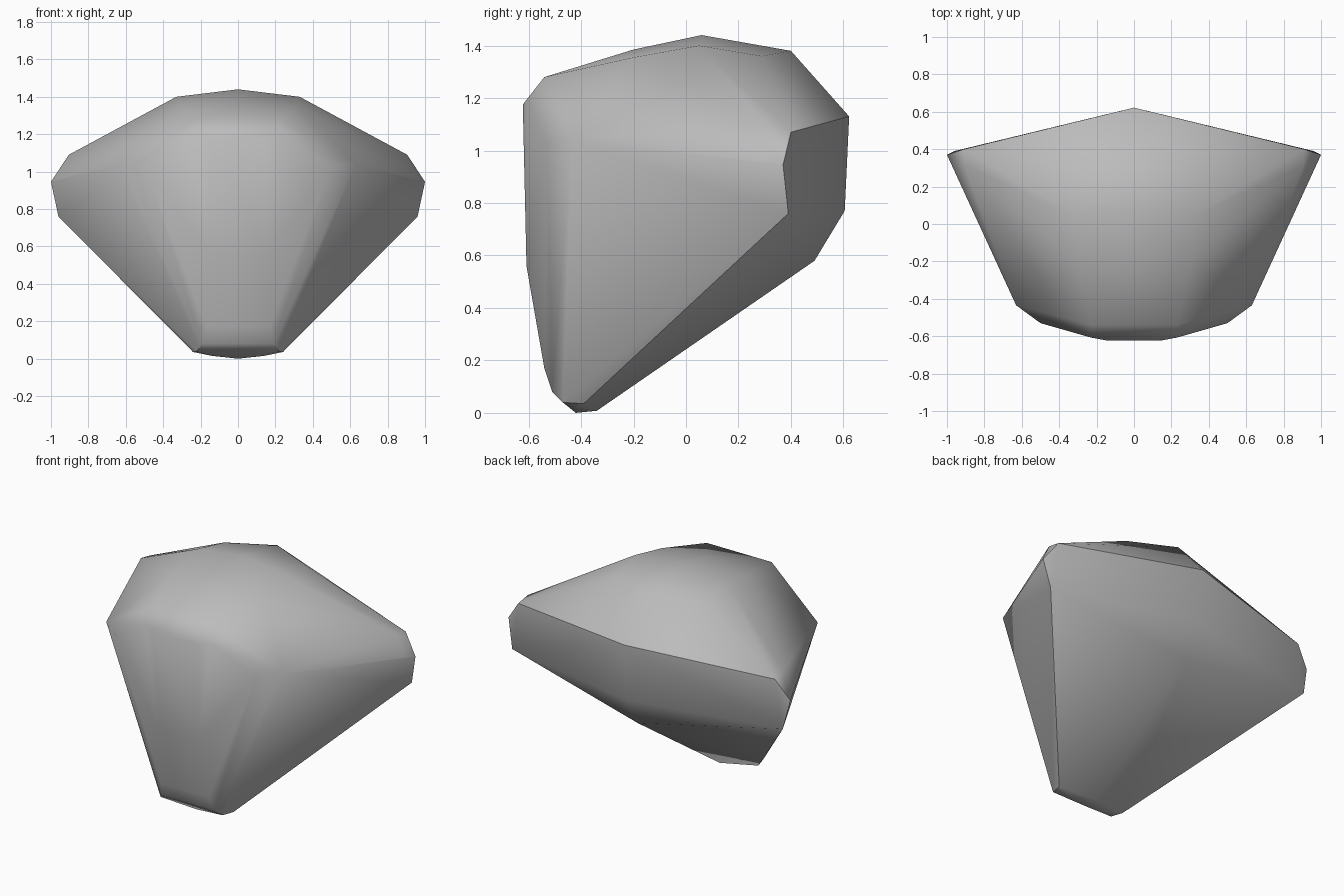
import bpy
import bmesh
import math

cube = bpy.data.objects.get("Cube")
if cube:
    bpy.data.objects.remove(cube, do_unlink=True)

# Single grey material
grey = bpy.data.materials.new("stone_grey")
grey.use_nodes = True
colour = (0.5, 0.5, 0.5, 1.0)
grey.diffuse_color = colour
grey.node_tree.nodes["Principled BSDF"].inputs["Base Color"].default_value = colour

# Corner points of the +x half
crown = [(0, 0.06, 1.44), (0.33, 0.05, 1.40), (0, 0.40, 1.38), (0.30, 0.29, 1.36),
         (0, -0.20, 1.385), (0.31, -0.20, 1.355), (0.23, -0.54, 1.28)]
girdle = [(0.905, 0.31, 1.09), (0.91, 0.40, 1.07), (1.0, 0.37, 0.945),
          (0.97, 0.305, 0.955), (0.96, 0.39, 0.76), (0.63, -0.435, 1.04),
          (0.50, -0.53, 1.028), (0.23, -0.607, 1.195), (0.15, -0.622, 1.175)]
back = [(0, 0.622, 1.13), (0, 0.605, 0.77), (0, 0.49, 0.58)]
keel = [(0.15, -0.608, 0.56), (0.17, -0.54, 0.17), (0.19, -0.51, 0.08),
        (0.22, -0.47, 0.04), (0.24, -0.39, 0.035), (0.14, -0.41, 0.015),
        (0, -0.42, 0.0), (0, -0.34, 0.008)]

# Faceted gem-shaped body: mirrored points wrapped in a convex skin
bm = bmesh.new()
for x, y, z in crown + girdle + back + keel:
    for side in ((1, -1) if x else (1,)):
        bm.verts.new((side * x, y, z))
hull = bmesh.ops.convex_hull(bm, input=bm.verts[:], use_existing_faces=False)
loose = [v for v in bm.verts if not v.link_faces]
bmesh.ops.delete(bm, geom=loose, context='VERTS')
bmesh.ops.recalc_face_normals(bm, faces=bm.faces[:])

mesh = bpy.data.meshes.new("faceted_body")
bm.to_mesh(mesh)
bm.free()
mesh.materials.append(grey)
body = bpy.data.objects.new("faceted_body", mesh)
bpy.context.collection.objects.link(body)

# Soft shading with the strong creases kept
bpy.ops.object.select_all(action='DESELECT')
body.select_set(True)
bpy.context.view_layer.objects.active = body
bpy.ops.object.shade_smooth_by_angle(angle=math.radians(40))
